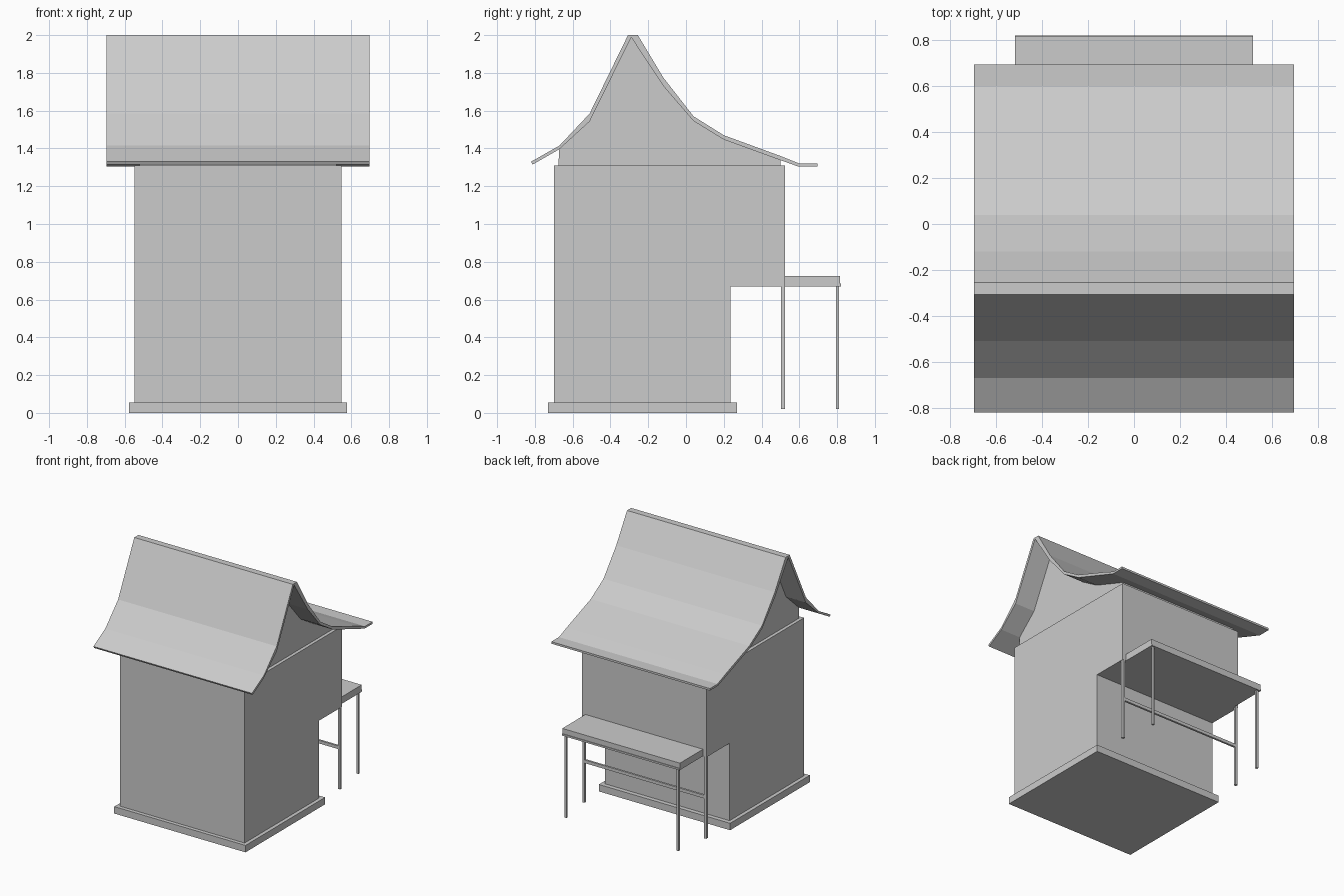
import bpy, bmesh

if "Cube" in bpy.data.objects:
    bpy.data.objects.remove(bpy.data.objects["Cube"])


def prism(name, profile, half_width):
    """Extrude a (y, z) profile symmetrically along x."""
    bm = bmesh.new()
    face = bm.faces.new([bm.verts.new((-half_width, y, z)) for y, z in profile])
    ext = bmesh.ops.extrude_face_region(bm, geom=[face])
    moved = [v for v in ext["geom"] if isinstance(v, bmesh.types.BMVert)]
    bmesh.ops.translate(bm, verts=moved, vec=(2 * half_width, 0, 0))
    bmesh.ops.recalc_face_normals(bm, faces=bm.faces)
    mesh = bpy.data.meshes.new(name)
    bm.to_mesh(mesh)
    bm.free()
    obj = bpy.data.objects.new(name, mesh)
    bpy.context.collection.objects.link(obj)
    return obj


def box(name, half_width, y0, y1, z0, z1, x=0.0):
    obj = prism(name, [(y0, z0), (y1, z0), (y1, z1), (y0, z1)], half_width)
    obj.location.x = x
    return obj


# Plinth
box("plinth", 0.577, -0.73, 0.27, 0.0, 0.055)

# House body with the overhanging upper storey at the back
prism("house_body", [(-0.70, 0.055), (0.235, 0.055), (0.235, 0.67),
                     (0.525, 0.67), (0.525, 1.31), (-0.70, 1.31)], 0.548)

# Roof undersurface, shared by the gable and the roof shell
under = [(-0.672, 1.395), (-0.51, 1.543), (-0.29, 1.988), (-0.12, 1.73),
         (0.04, 1.545), (0.2, 1.447), (0.5, 1.338)]

# Gable block, slightly inset from the walls
prism("gable", [(-0.675, 1.31)] + under + [(0.5, 1.31)], 0.522)

# Curved roof shell
upper = [(-0.82, 1.33), (-0.67, 1.415), (-0.51, 1.585), (-0.307, 2.0),
         (-0.255, 2.0), (-0.12, 1.775), (0.04, 1.57), (0.2, 1.47),
         (0.5, 1.36), (0.6, 1.32), (0.695, 1.32)]
eaves_back = [(0.695, 1.304), (0.595, 1.304)]
prism("roof", upper + eaves_back + under[::-1] + [(-0.812, 1.315)], 0.697)

# Balcony deck with a small bottom lip
prism("balcony_deck", [(0.525, 0.67), (0.82, 0.67), (0.82, 0.684),
                       (0.815, 0.684), (0.815, 0.725), (0.525, 0.725)], 0.517)

# Support posts and the cross rail between the inner pair
for side, label in ((-1, "left"), (1, "right")):
    box("inner_post_" + label, 0.01, 0.504, 0.524, 0.02, 0.672, side * 0.535)
    box("outer_post_" + label, 0.009, 0.794, 0.811, 0.02, 0.672, side * 0.493)
box("cross_rail", 0.527, 0.506, 0.522, 0.335, 0.36)
